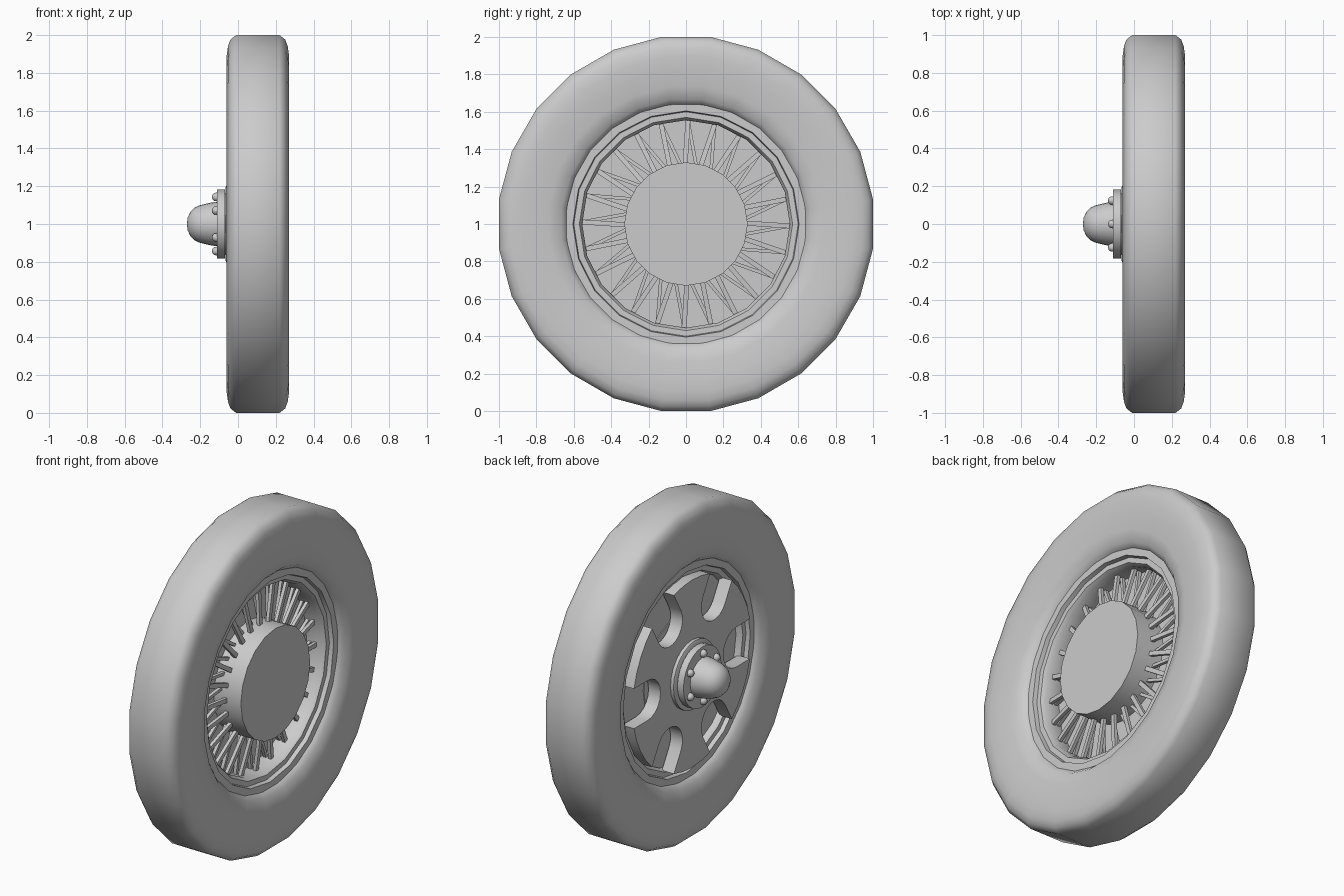
import bpy, bmesh
from math import sin, cos, pi, radians, asin
from mathutils import Matrix, Vector

cube = bpy.data.objects.get("Cube")
if cube:
    bpy.data.objects.remove(cube, do_unlink=True)

grey = bpy.data.materials.new("plain_grey")
grey.use_nodes = True
colour = (0.6, 0.6, 0.6, 1)
grey.diffuse_color = colour
grey.node_tree.nodes["Principled BSDF"].inputs["Base Color"].default_value = colour


def finish(name, bm, angle=35):
    bmesh.ops.recalc_face_normals(bm, faces=bm.faces)
    mesh = bpy.data.meshes.new(name)
    bm.to_mesh(mesh)
    bm.free()
    mesh.materials.append(grey)
    obj = bpy.data.objects.new(name, mesh)
    bpy.context.collection.objects.link(obj)
    bpy.ops.object.select_all(action='DESELECT')
    obj.select_set(True)
    bpy.context.view_layer.objects.active = obj
    bpy.ops.object.shade_smooth_by_angle(angle=radians(angle))
    return obj


def polar(x, r, a):
    """Point around the axle; angle zero is straight up."""
    return Vector((x, r * sin(a), 1 + r * cos(a)))


def lathe(name, profile, sides, phase=0, closed=False, angle=35):
    """Turn (x, radius) points around the axle; open profiles get end caps."""
    bm = bmesh.new()
    rings = [[bm.verts.new(polar(x, r, 2 * pi * (i + phase) / sides))
              for i in range(sides)] for x, r in profile]
    pairs = list(zip(rings, rings[1:]))
    if closed:
        pairs.append((rings[-1], rings[0]))
    else:
        bm.faces.new(rings[0])
        bm.faces.new(rings[-1])
    for a, b in pairs:
        for i in range(sides):
            j = (i + 1) % sides
            bm.faces.new((a[i], a[j], b[j], b[i]))
    return finish(name, bm, angle)


# Tyre: symmetric section about its own middle plane
mid = 0.105
outer = 1 / cos(pi / 24)
half = [(0.115, outer), (0.145, 0.985), (0.158, 0.95), (0.165, 0.9),
        (0.16, 0.83), (0.155, 0.74), (0.138, 0.67), (0.11, 0.645), (0.08, 0.63)]
section = [(mid + x, r) for x, r in half] + [(mid - x, r) for x, r in reversed(half)]
lathe("tyre", section, 24, phase=0.5, closed=True, angle=50)

# Stepped rim with a lip on both sides
half = [(0.11, 0.65), (0.11, 0.605), (0.085, 0.6), (0.085, 0.57), (0.06, 0.555)]
section = [(mid + x, r) for x, r in half] + [(mid - x, r) for x, r in reversed(half)]
lathe("rim", section, 20, closed=True)

# Outer plate with six rounded notches that leave six broad arms
bm = bmesh.new()
outline = []
notch, depth, edge = 0.12, 0.42, 0.565
corner = asin(notch / edge)
for k in range(6):
    middle = pi / 6 + k * pi / 3
    turn = Matrix.Rotation(-middle, 3, 'X')
    local = [(notch, edge * cos(corner))]
    local += [(notch * cos(t * pi / 10), depth - notch * sin(t * pi / 10)) for t in range(11)]
    local += [(-notch, edge * cos(corner))]
    for y, z in reversed(local):
        outline.append(turn @ Vector((0, y, z)) + Vector((-0.04, 0, 1)))
    arm = pi / 3 - 2 * corner
    for t in (1, 2, 3):
        outline.append(polar(-0.04, edge, middle + corner + arm * t / 4))
face = bm.faces.new([bm.verts.new(p) for p in outline])
made = bmesh.ops.extrude_face_region(bm, geom=[face])
bmesh.ops.translate(bm, vec=(0.08, 0, 0),
                    verts=[v for v in made["geom"] if isinstance(v, bmesh.types.BMVert)])
finish("arm_plate", bm)

# Web behind the spokes and the inner drum
lathe("spoke_web", [(0.055, 0.565), (0.07, 0.565)], 20)
lathe("brake_drum", [(0.05, 0.33), (0.25, 0.33)], 20)


# Two crossing layers of flat spokes
def spokes(name, count, x_in, x_out, width, thick, lean, phase):
    bm = bmesh.new()
    for i in range(count):
        a = 2 * pi * (i + phase) / count
        start = polar(x_in, 0.3, a - lean)
        end = polar(x_out, 0.565, a + lean)
        along = (end - start).normalized()
        side = along.cross(Vector((1, 0, 0))).normalized()
        axis = side.cross(along)
        frame = Matrix((axis * thick, side * width, along * (end - start).length)).transposed()
        bmesh.ops.create_cube(
            bm, size=1,
            matrix=Matrix.Translation((start + end) / 2) @ frame.to_4x4())
    finish(name, bm)


spokes("front_spokes", 24, 0.15, 0.125, 0.026, 0.02, 0.02, 0)
spokes("rear_spokes", 24, 0.11, 0.09, 0.018, 0.02, -0.09, 0.4)

# Hub on the outer side: seat, flange, domed cap and six studs
lathe("hub_seat", [(-0.03, 0.205), (-0.06, 0.205), (-0.065, 0.195)], 24)
lathe("hub_flange", [(-0.05, 0.165), (-0.07, 0.165), (-0.07, 0.182), (-0.11, 0.182)], 24)
lathe("hub_cap", [(-0.1, 0.118), (-0.14, 0.114), (-0.2, 0.1), (-0.23, 0.087),
                  (-0.253, 0.064), (-0.266, 0.034), (-0.27, 0.005)], 24, angle=60)
bm = bmesh.new()
for k in range(6):
    bmesh.ops.create_uvsphere(
        bm, u_segments=12, v_segments=8, radius=0.023,
        matrix=Matrix.Translation(polar(-0.115, 0.143, k * pi / 3)))
finish("hub_studs", bm, 60)
